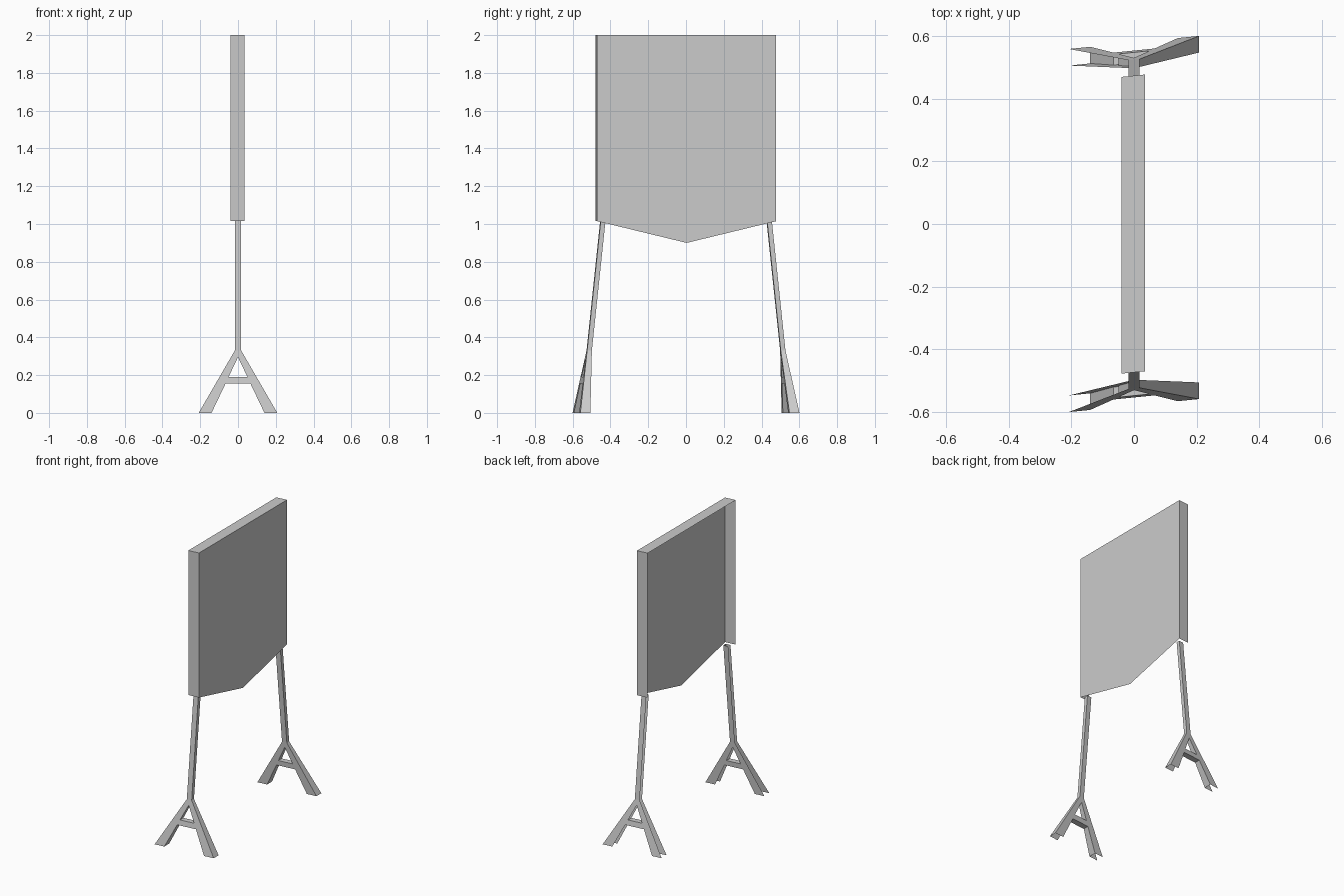
import bpy
import bmesh
from mathutils import Vector

if "Cube" in bpy.data.objects:
    bpy.data.objects.remove(bpy.data.objects["Cube"], do_unlink=True)

grey = bpy.data.materials.new("plain grey")
grey.use_nodes = True
grey.diffuse_color = (0.6, 0.6, 0.6, 1)
grey.node_tree.nodes["Principled BSDF"].inputs["Base Color"].default_value = (0.6, 0.6, 0.6, 1)

SKEW = 0.1        # slight turn of the depth axis
KNEE, TOP = 0.33, 1.015


def build(name, sheets):
    """Make an open shell from (points, outward direction) sheets."""
    bm = bmesh.new()
    for points, outward in sheets:
        verts = [bm.verts.new((x, y + SKEW * x, z)) for x, y, z in points]
        face = bm.faces.new(verts)
        face.normal_update()
        if face.normal.dot(Vector(outward)) < 0:
            face.normal_flip()
    bmesh.ops.remove_doubles(bm, verts=bm.verts, dist=0.0005)
    mesh = bpy.data.meshes.new(name)
    bm.to_mesh(mesh)
    bm.free()
    mesh.materials.append(grey)
    obj = bpy.data.objects.new(name, mesh)
    bpy.context.collection.objects.link(obj)


def depth(z, outer):
    """Distance of a leg's outer or inner sheet from the middle."""
    base = 0.525 if outer else 0.5
    if z < KNEE:
        return base + (0.055 if outer else 0.027) * (1 - z / KNEE)
    return base - 0.072 * (z - KNEE) / (TOP - KNEE)


def plates(profile, side):
    """Outer and inner sheet of one leg profile."""
    return [([(x, side * depth(z, outer), z) for x, z in profile],
             (0, side if outer else -side, 0)) for outer in (True, False)]


def wall(a, b, side, outward):
    """Strip joining the outer and inner sheets along an edge."""
    ends = [(a, True), (b, True), (b, False), (a, False)]
    return ([(x, side * depth(z, outer), z) for (x, z), outer in ends], outward)


# Board: one pointed face, a top and two ends, open at the back and below
X0, X1, Y, Z = -0.04, 0.035, 0.474, 2.0
board = [
    ([(X1, -Y, Z), (X1, Y, Z), (X1, Y, TOP), (X1, 0, 0.9), (X1, -Y, TOP)], (1, 0, 0)),
    ([(X0, -Y, Z), (X1, -Y, Z), (X1, Y, Z), (X0, Y, Z)], (0, 0, 1)),
]
for s in (-1, 1):
    board.append(([(X0, s * Y, Z), (X1, s * Y, Z), (X1, s * Y, TOP), (X0, s * Y, TOP)], (0, s, 0)))
build("board", board)

# Leg profile: splayed foot with a crossbar
W = 0.017
foot = [(0, KNEE), (W, KNEE), (0.208, 0), (0.14, 0), (0.066, 0.155), (0.05, 0.19), (0, 0.295)]
bar = [(-0.066, 0.155), (0.066, 0.155), (0.05, 0.19), (-0.05, 0.19)]
pole = [(-W, KNEE), (W, KNEE), (W, TOP), (-W, TOP)]

for label, s in (("front", -1), ("back", 1)):
    # Upright channel
    build(label + "_pole", plates(pole, s) + [wall(pole[1], pole[2], s, (1, 0, 0))])
    # Foot channels, open towards the back of the board
    mirrored = [(-x, z) for x, z in foot]
    build(label + "_foot", plates(foot, s) + plates(mirrored, s) + [
        wall(foot[1], foot[2], s, (1, 0, 0)),
        wall(mirrored[3], mirrored[4], s, (1, 0, 0)),
        wall(mirrored[5], mirrored[6], s, (1, 0, 0)),
    ])
    # Crossbar
    build(label + "_crossbar", plates(bar, s) + [
        wall(bar[0], bar[1], s, (0, 0, -1)),
        wall(bar[2], bar[3], s, (0, 0, 1)),
    ])
